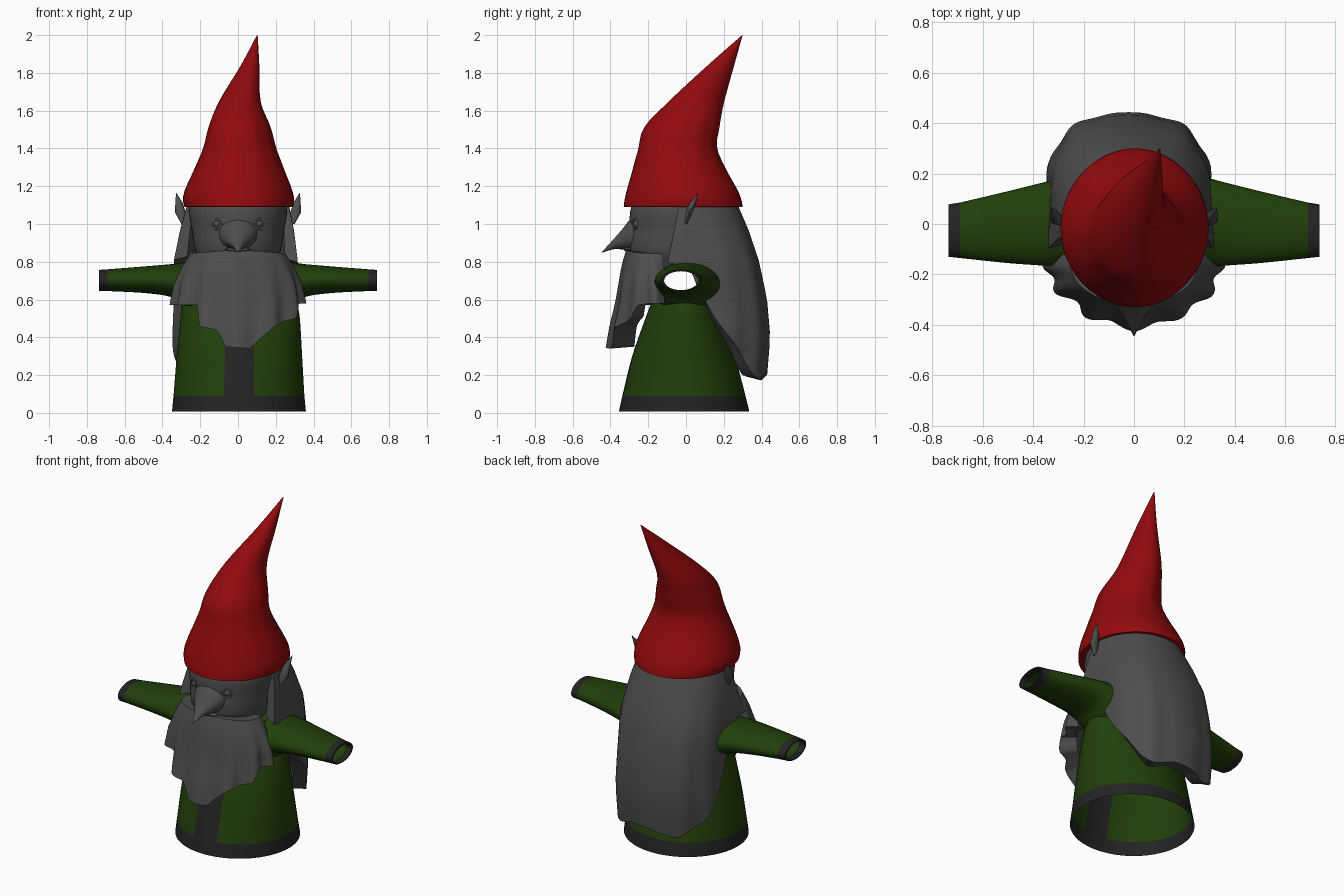
import bpy, bmesh, math
from math import sin, cos, pi, radians

if "Cube" in bpy.data.objects:
    bpy.data.objects.remove(bpy.data.objects["Cube"])


def material(name, rgb):
    m = bpy.data.materials.new(name)
    m.diffuse_color = (*rgb, 1)
    m.use_nodes = True
    m.node_tree.nodes["Principled BSDF"].inputs["Base Color"].default_value = m.diffuse_color
    return m


RED = material("red felt", (0.29, 0.003, 0.004))
GREEN = material("green cloth", (0.015, 0.05, 0.003))
TRIM = material("dark trim", (0.017, 0.017, 0.018))
GREY = material("grey", (0.075, 0.075, 0.075))


def finish(name, bm, mats, rule=None, drop=None, angle=40):
    bmesh.ops.remove_doubles(bm, verts=bm.verts, dist=1e-5)
    if drop:
        gone = [f for f in bm.faces if drop(f.calc_center_median())]
        bmesh.ops.delete(bm, geom=gone, context='FACES')
    bmesh.ops.recalc_face_normals(bm, faces=bm.faces)
    if rule:
        for f in bm.faces:
            f.material_index = rule(f.calc_center_median())
    me = bpy.data.meshes.new(name)
    bm.to_mesh(me)
    bm.free()
    for m in mats:
        me.materials.append(m)
    ob = bpy.data.objects.new(name, me)
    bpy.context.collection.objects.link(ob)
    bpy.ops.object.select_all(action='DESELECT')
    ob.select_set(True)
    bpy.context.view_layer.objects.active = ob
    bpy.ops.object.shade_smooth_by_angle(angle=radians(angle))
    return ob


def loft(rings, caps=False):
    """Skin closed rings of equal point count."""
    bm = bmesh.new()
    vs = [[bm.verts.new(p) for p in r] for r in rings]
    n = len(rings[0])
    for a, b in zip(vs, vs[1:]):
        for i in range(n):
            j = (i + 1) % n
            bm.faces.new((a[i], a[j], b[j], b[i]))
    if caps:
        bm.faces.new(vs[0])
        bm.faces.new(vs[-1])
    return bm


def refine(rows, steps):
    """Catmull-Rom through rows of numbers."""
    out = []
    for k in range(len(rows) - 1):
        p = [rows[max(0, min(len(rows) - 1, k + d))] for d in (-1, 0, 1, 2)]
        for s in range(steps):
            t = s / steps
            out.append([0.5 * (2 * b + (c - a) * t + (2 * a - 5 * b + 4 * c - d) * t * t
                               + (3 * b - a - 3 * c + d) * t ** 3) for a, b, c, d in zip(*p)])
    return out + [list(rows[-1])]


def z_rings(rows, n):
    """rows: z, left x, right x, front y, back y; rings start at the front."""
    return [[((l + r) / 2 + (r - l) / 2 * sin(2 * pi * i / n),
              (f + b) / 2 - (b - f) / 2 * cos(2 * pi * i / n), z) for i in range(n)]
            for z, l, r, f, b in rows]


def profile(table, z):
    """Linear lookup in a table sorted by falling key."""
    for a, b in zip(table, table[1:]):
        if z >= b[0]:
            t = min(1, max(0, (a[0] - z) / (a[0] - b[0])))
            return [p + (q - p) * t for p, q in zip(a[1:], b[1:])]
    return table[-1][1:]


# Robe: open shell with hem band and front strip, holes for the sleeves
robe = [(.008, -.35, .36, -.355, .335), (.09, -.342, .352, -.337, .315)]
robe += refine([(.09, -.342, .352, -.337, .315), (.3, -.325, .34, -.285, .26),
                (.5, -.305, .328, -.215, .2), (.6, -.3, .31, -.18, .18),
                (.7, -.28, .29, -.165, .17), (.78, -.25, .255, -.13, .14),
                (.83, -.17, .17, -.11, .12), (.9, -.14, .14, -.11, .12)], 4)[1:]
finish("robe", loft(z_rings(robe, 54)), [GREEN, TRIM],
       rule=lambda c: int(c.z < .09 or (c.y < 0 and abs(c.x) < .078)),
       drop=lambda c: abs(c.x) > .18 and (c.y / .15) ** 2 + ((c.z - .69) / .09) ** 2 < 1)

# Sleeves: open tubes with dark turned-in cuffs; rows: x, front y, back y, low z, high z
sleeve = refine([(.24, -.175, .185, .53, .8), (.3, -.17, .18, .57, .795),
                 (.36, -.165, .165, .615, .787), (.5, -.155, .13, .635, .775),
                 (.69, -.135, .085, .645, .76)], 4)
sleeve += [[.735, -.13, .078, .645, .757], [.735, -.118, .066, .65, .75],
           [.7, -.116, .064, .65, .75]]
for side, name in ((1, "right_sleeve"), (-1, "left_sleeve")):
    rings = [[(side * x, (f + b) / 2 + (b - f) / 2 * cos(2 * pi * i / 28),
               (l + h) / 2 + (h - l) / 2 * sin(2 * pi * i / 28)) for i in range(28)]
             for x, f, b, l, h in sleeve]
    finish(name, loft(rings), [GREEN, TRIM], rule=lambda c: int(abs(c.x) > .69))

# Head
head = refine([(.76, -.18, .18, -.22, .12), (.84, -.22, .22, -.29, .18), (.9, -.235, .235, -.305, .22),
               (.97, -.245, .245, -.3, .24), (1.07, -.26, .26, -.295, .25),
               (1.15, -.24, .24, -.27, .23)], 4)
finish("head", loft(z_rings(head, 40), True), [GREY])

# Nose: long pointed beak shape; rows: y, centre z, half width, half height
nose = refine([(-.26, .945, .11, .1), (-.3, .94, .09, .08), (-.335, .92, .065, .055),
               (-.385, .892, .032, .026), (-.445, .85, .002, .002)], 3)
finish("nose", loft([[(w * cos(2 * pi * i / 20), y, z + h * sin(2 * pi * i / 20))
                      for i in range(20)] for y, z, w, h in nose], True), [GREY])

# Eyes with lids, and ears
for side, tag in ((1, "right"), (-1, "left")):
    bpy.ops.mesh.primitive_uv_sphere_add(segments=20, ring_count=12, radius=.022,
                                         location=(side * .11, -.258, 1.0))
    eye = bpy.context.object
    eye.name = tag + "_eye"
    bpy.ops.object.shade_smooth()
    bpy.ops.mesh.primitive_torus_add(major_segments=24, minor_segments=8, major_radius=.026,
                                     minor_radius=.006, location=(side * .11, -.269, 1.0),
                                     rotation=(pi / 2, 0, side * .4))
    lid = bpy.context.object
    lid.name = tag + "_eyelid"
    bpy.ops.object.shade_smooth()
    for ob in (eye, lid):
        ob.data.materials.append(GREY)
    ear = [[(side * x + w * cos(2 * pi * i / 12), y + d * sin(2 * pi * i / 12), z) for i in range(12)]
           for z, x, y, w, d in ((1.0, .29, .0, .01, .006), (1.06, .305, .015, .028, .018),
                                 (1.11, .312, .035, .02, .018), (1.165, .327, .065, .001, .001))]
    finish(tag + "_ear", loft(ear, True), [GREY])

# Mouth: thin lip under the nose
bpy.ops.mesh.primitive_uv_sphere_add(segments=20, ring_count=10, radius=1, location=(0, -.305, .865))
lip = bpy.context.object
lip.name = "mouth"
lip.scale = (.07, .025, .012)
lip.data.materials.append(GREY)
bpy.ops.object.shade_smooth()

# Beard: pleated curtain round the chin, built as closed cross-sections
BEARD = [(.87, .235, .15), (.78, .29, .175), (.68, .33, .19), (.58, .345, .205),
         (.47, .35, .23), (.33, .35, .25)]
EDGE = [(1, .58), (.9, .57), (.84, .5), (.5, .45), (.2, .34), (-.2, .35), (-.33, .44),
        (-.58, .46), (-.63, .57), (-1, .57)]  # lower edge height across the width
cols = []
for i in range(81):
    a = radians(-105 + 210 * i / 80)
    s = abs(sin(a)) if abs(a) < pi / 2 else 1
    top = .865 - .02 * s
    low = profile(EDGE, math.copysign(s, a))[0]
    col = []
    for k in range(11):
        t = k / 10
        z = top + (low - top) * t
        rx, ry = profile(BEARD, z)
        w = 1 + .05 * t * cos(12 * a)
        col.append((rx * w * sin(a), -.165 - ry * w * cos(a), z))
    col.append((.27 * sin(a), -.165 - .11 * cos(a), low + .01))
    col.append((.19 * sin(a), -.165 - .09 * cos(a), top))
    cols.append(col)
finish("beard", loft(cols, True), [GREY])

# Hair: long thick sheet down the back
HAIR = [(1.11, .268, .27, 0, 1), (.97, .3, .33, -.005, .85), (.8, .325, .385, -.012, .7),
        (.6, .33, .425, -.018, .7), (.4, .338, .44, -.02, .7), (.18, .33, .42, -.02, .7)]
cols = []
for i in range(65):
    a = radians(-98 + 196 * i / 64)
    low = .19 + .6 * min(1, abs(a) / (pi / 2)) ** 5 + .018 * sin(7 * a + 1)
    if a > 0:
        low += .1 * sin(min(a, pi / 2)) ** 6 * cos(min(a, pi / 2)) * 3
    outer, inner = [], []
    for k in range(13):
        t = k / 12
        z = 1.11 + (low - 1.11) * t
        rx, ry, mx, e = profile(HAIR, z)
        w = 1 + .018 * t * cos(11 * a)
        x = rx * math.copysign(abs(sin(a)) ** e, a)
        y = ry * math.copysign(abs(cos(a)) ** e, cos(a))
        outer.append((mx + x * w, y * w, z))
        if k % 4 == 0:
            q = .86 - .06 * t
            inner.append((mx + x * q, y * q, z + .02 * t))
    cols.append(outer + inner[::-1])
finish("hair", loft(cols, True), [GREY])

# Hat: bent cone with a turned-in rim
hat = [(1.1, -.25, .25, -.28, .25), (1.09, -.28, .285, -.325, .295)]
hat += refine([(1.092, -.285, .292, -.33, .3), (1.17, -.285, .29, -.316, .278),
               (1.38, -.19, .208, -.255, .168), (1.51, -.155, .172, -.22, .175),
               (1.65, -.1, .12, -.09, .203), (1.84, .015, .113, .115, .255),
               (2.0, .1, .104, .297, .3)], 4)
rings = z_rings(hat, 48)
for r in rings[9:17]:  # soft puckers above the brim
    m = [sum(p[k] for p in r) / 48 for k in (0, 1)]
    for i, p in enumerate(r):
        w = 1 + .01 * cos(i * pi / 2)
        r[i] = (m[0] + (p[0] - m[0]) * w, m[1] + (p[1] - m[1]) * w, p[2])
finish("hat", loft(rings), [RED])
